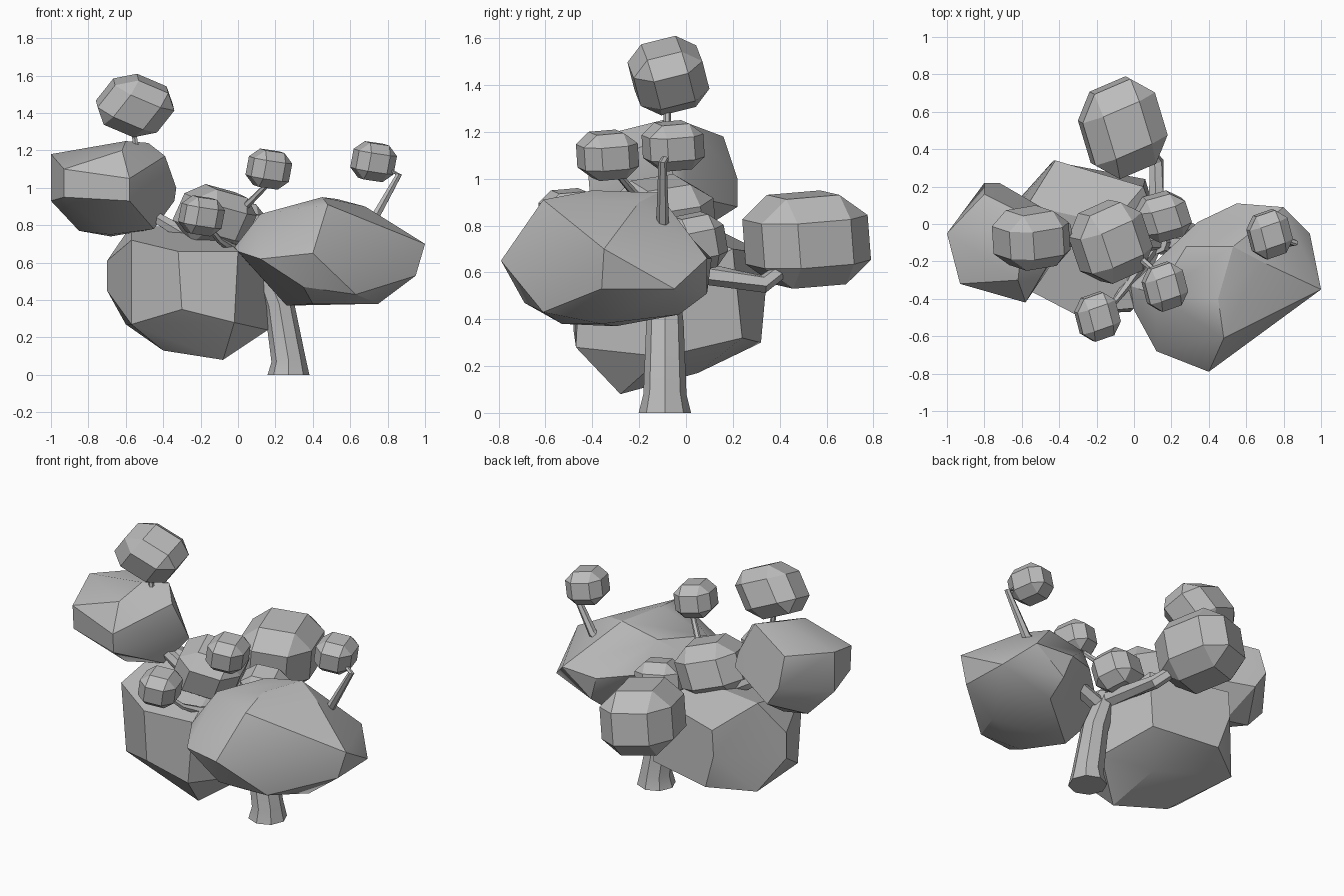
import bpy, bmesh
from mathutils import Vector, Euler

cube = bpy.data.objects.get("Cube")
if cube:
    bpy.data.objects.remove(cube)

GREY = (0.5, 0.5, 0.5, 1)
UP = Vector((0, 0, 1))
grey = bpy.data.materials.new("plain grey")
grey.use_nodes = True
grey.diffuse_color = GREY
grey.node_tree.nodes["Principled BSDF"].inputs["Base Color"].default_value = GREY
parts = []


def finish(name, bm):
    bmesh.ops.recalc_face_normals(bm, faces=bm.faces[:])
    mesh = bpy.data.meshes.new(name)
    bm.to_mesh(mesh)
    bm.free()
    mesh.materials.append(grey)
    obj = bpy.data.objects.new(name, mesh)
    bpy.context.collection.objects.link(obj)
    parts.append(obj)


def hull(name, points):
    """Faceted convex clump around a few corner points."""
    bm = bmesh.new()
    for p in points:
        bm.verts.new(p)
    result = bmesh.ops.convex_hull(bm, input=bm.verts[:])
    inside = [g for g in result["geom_interior"] if isinstance(g, bmesh.types.BMVert)]
    bmesh.ops.delete(bm, geom=inside, context="VERTS")
    bmesh.ops.dissolve_limit(bm, angle_limit=0.2, verts=bm.verts[:], edges=bm.edges[:])
    finish(name, bm)


def puff(name, low, high, turn):
    """Turned box with bevelled edges, fitted between two box corners."""
    corners = []
    for axis in range(3):
        for s in (-1, 1):
            for t in (-0.5, 0.5):
                for u in (-0.5, 0.5):
                    p = Vector((t, u, s))
                    p[2], p[axis] = p[axis], s
                    p.rotate(Euler(turn))
                    corners.append(p)
    fitted = []
    for i in range(3):
        values = [p[i] for p in corners]
        least, span = min(values), max(values) - min(values)
        fitted.append([low[i] + (v - least) / span * (high[i] - low[i]) for v in values])
    hull(name, zip(*fitted))


def limb(name, path, sides):
    """Tapered tube along points given as x, y, z, radius."""
    bm = bmesh.new()
    centres = [Vector(p[:3]) for p in path]
    rings = []
    for i, p in enumerate(path):
        along = centres[min(i + 1, len(path) - 1)] - centres[max(i - 1, 0)]
        turn = UP.rotation_difference(along)
        made = bmesh.ops.create_circle(bm, segments=sides, radius=p[3], cap_ends=False)
        for v in made["verts"]:
            v.co = centres[i] + turn @ v.co
        rings.append(made["verts"])
    for a, b in zip(rings, rings[1:]):
        for k in range(sides):
            n = (k + 1) % sides
            bm.faces.new((a[k], a[n], b[n], b[k]))
    bm.faces.new(rings[0])
    bm.faces.new(rings[-1])
    finish(name, bm)


# Trunk and branches
limb("trunk", [(.27, -.09, 0, .112), (.27, -.09, .08, .092),
               (.22, -.09, .38, .08), (.12, -.1, .64, .06)], 8)
limb("back_branch", [(.14, -.1, .6, .05), (.12, .1, .59, .045),
                     (.12, .33, .55, .04), (0, .48, .66, .03)], 6)
limb("left_branch", [(.14, -.1, .55, .05), (.5, -.1, .7, .04),
                     (.72, -.1, .82, .027), (.86, -.1, 1.07, .018), (.74, -.06, 1.13, .012)], 6)
limb("right_branch", [(.13, -.1, .6, .05), (-.2, -.08, .7, .045),
                      (-.5, -.08, .88, .035), (-.56, -.08, 1.32, .013)], 6)
limb("middle_branch", [(.12, -.1, .62, .045), (-.05, -.12, .84, .03),
                       (.03, -.18, .89, .02), (.17, -.3, 1.03, .014)], 6)
limb("front_branch", [(.1, -.12, .62, .04), (-.04, -.33, .68, .025),
                      (-.1, -.41, .72, .018), (-.18, -.5, .82, .012)], 6)

# Large clumps
hull("lower_right_foliage", [
    (-.57, -.3, .27), (-.02, -.47, .28), (-.57, -.35, .72), (0, -.45, .66),
    (-.3, -.48, .35), (-.32, -.48, .66), (-.08, -.28, .08), (-.4, -.18, .13),
    (-.7, 0, .45), (-.7, 0, .61), (-.6, .15, .27), (-.57, .1, .8),
    (-.36, .32, .3), (-.43, .34, .52), (-.42, .34, .68), (.05, .2, .7),
    (.06, .24, .32), (.16, -.1, .24), (.16, -.1, .55), (-.1, .05, .17),
    (-.12, 0, .78)])
hull("left_foliage", [
    (.4, -.79, .65), (1, -.35, .7), (.95, -.36, .53), (.12, -.68, .62),
    (0, -.46, .66), (-.02, -.33, .68), (.45, -.4, .95), (.53, -.12, .94),
    (.68, -.2, .9), (.28, -.12, .89), (.12, -.38, .86), (.48, -.61, .91),
    (.26, -.3, .37), (.75, -.36, .38), (.4, -.53, .38), (.35, -.69, .47),
    (.63, -.61, .43), (.6, -.03, .42), (.8, .09, .66), (.55, .11, .66),
    (.6, .09, .51), (.34, .01, .7), (.94, -.05, .53)])
hull("upper_right_foliage", [
    (-.93, -.32, 1.1), (-.93, -.31, .95), (-1, -.05, 1.18), (-1, -.05, .93),
    (-.58, -.42, 1.05), (-.58, -.41, .93), (-.8, .22, 1), (-.72, .22, .88),
    (-.8, .16, 1.18), (-.6, -.1, 1.25), (-.48, 0, 1.24), (-.33, -.05, 1),
    (-.39, -.1, 1.17), (-.34, 0, .93), (-.45, -.1, .78), (-.68, 0, .74),
    (-.68, -.15, .75), (-.85, 0, .77), (-.62, -.3, 1.2)])

# Medium clumps
puff("top_foliage", (-.76, -.25, 1.27), (-.34, .1, 1.61), (.3, .5, .2))
puff("back_foliage", (-.3, .24, .53), (.18, .79, .95), (.1, .1, .35))
puff("middle_foliage", (-.35, -.32, .66), (.1, .13, 1.02), (.2, .3, .4))
puff("inner_foliage", (0, -.1, .6), (.31, .18, .86), (.2, .1, .3))

# Small clumps share one shape
SIZE = Vector((.25, .27, .22))
for name, low in (("small_middle_foliage", (.04, -.47, .99)),
                  ("small_left_foliage", (.6, -.19, 1.03)),
                  ("small_front_foliage", (-.32, -.63, .74))):
    puff(name, low, Vector(low) + SIZE, (.1, .15, .3))

# Soft shading that keeps the sharp facets
bpy.ops.object.select_all(action="DESELECT")
for obj in parts:
    obj.select_set(True)
bpy.context.view_layer.objects.active = parts[0]
bpy.ops.object.shade_smooth_by_angle(angle=0.5)
